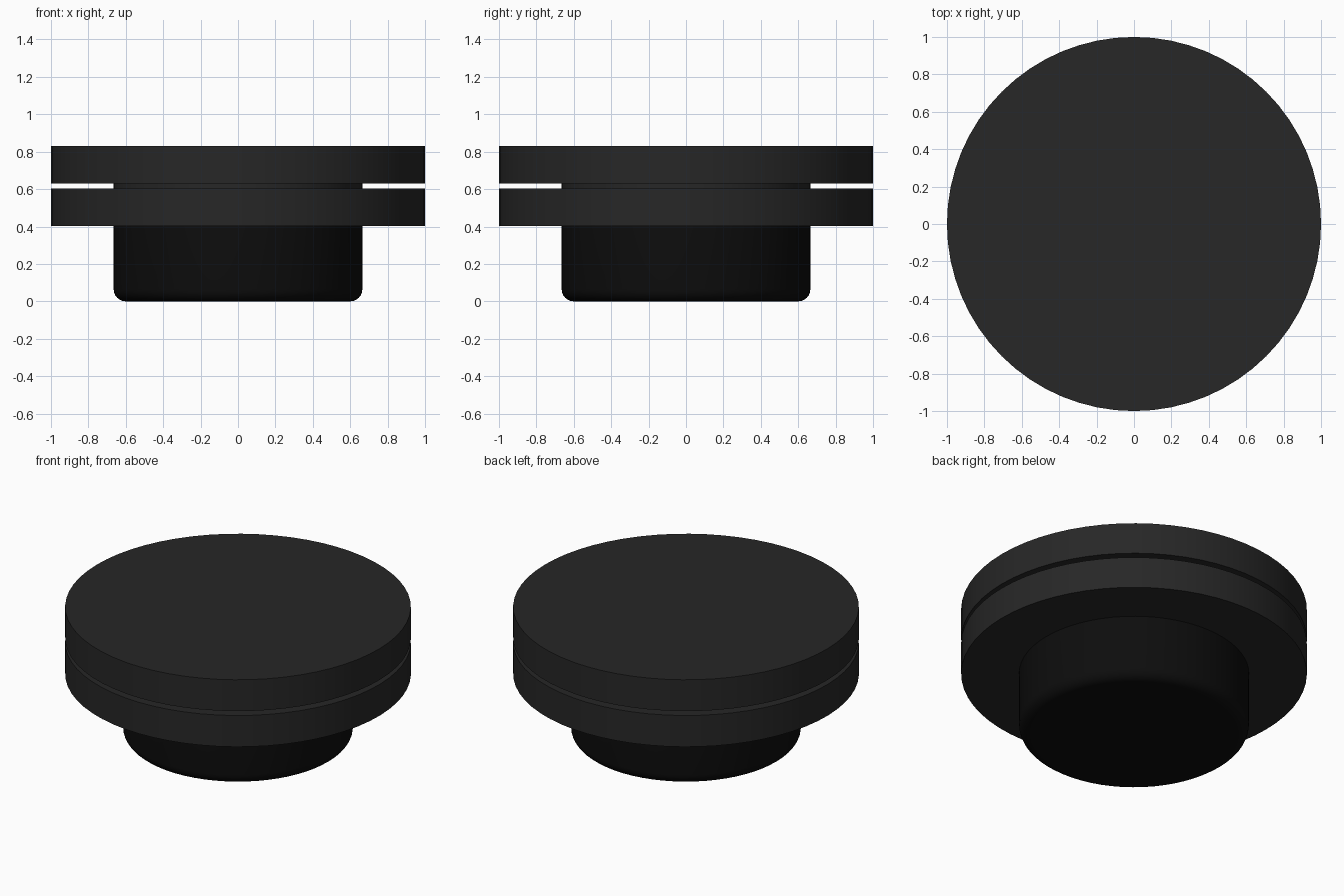
import bpy, bmesh, math

if "Cube" in bpy.data.objects:
    bpy.data.objects.remove(bpy.data.objects["Cube"])

SIDES = 64

def material(name, v):
    m = bpy.data.materials.new(name)
    m.diffuse_color = (v, v, v, 1)
    m.use_nodes = True
    m.node_tree.nodes["Principled BSDF"].inputs["Base Color"].default_value = m.diffuse_color
    return m

def lathe(name, profile, mat):
    """Revolve (radius, z) points, listed bottom to top, into a closed solid."""
    bm = bmesh.new()
    rings = [[bm.verts.new((r * math.cos(a), r * math.sin(a), z))
              for a in (2 * math.pi * i / SIDES for i in range(SIDES))]
             for r, z in profile]
    for lo, hi in zip(rings, rings[1:]):
        for i in range(SIDES):
            j = (i + 1) % SIDES
            bm.faces.new((lo[i], lo[j], hi[j], hi[i]))
    bm.faces.new(rings[0][::-1])
    bm.faces.new(rings[-1])
    me = bpy.data.meshes.new(name)
    bm.to_mesh(me)
    bm.free()
    ob = bpy.data.objects.new(name, me)
    bpy.context.collection.objects.link(ob)
    me.materials.append(mat)
    bpy.ops.object.select_all(action='DESELECT')
    ob.select_set(True)
    bpy.context.view_layer.objects.active = ob
    bpy.ops.object.shade_smooth_by_angle(angle=math.radians(35))
    return ob

cap_mat = material("dark_grey", 0.02)
stem_mat = material("black", 0.004)

# Stem with a rounded bottom edge
R, F = 0.665, 0.065
fillet = [(R - F + F * math.sin(a), F - F * math.cos(a))
          for a in (math.pi / 2 * k / 6 for k in range(7))]
lathe("stem", fillet + [(R, 0.402)], stem_mat)

# Two stacked discs joined by a narrow neck
lathe("double_disc", [(1, 0.402), (1, 0.602), (R, 0.602),
                      (R, 0.63), (1, 0.63), (1, 0.83)], cap_mat)
